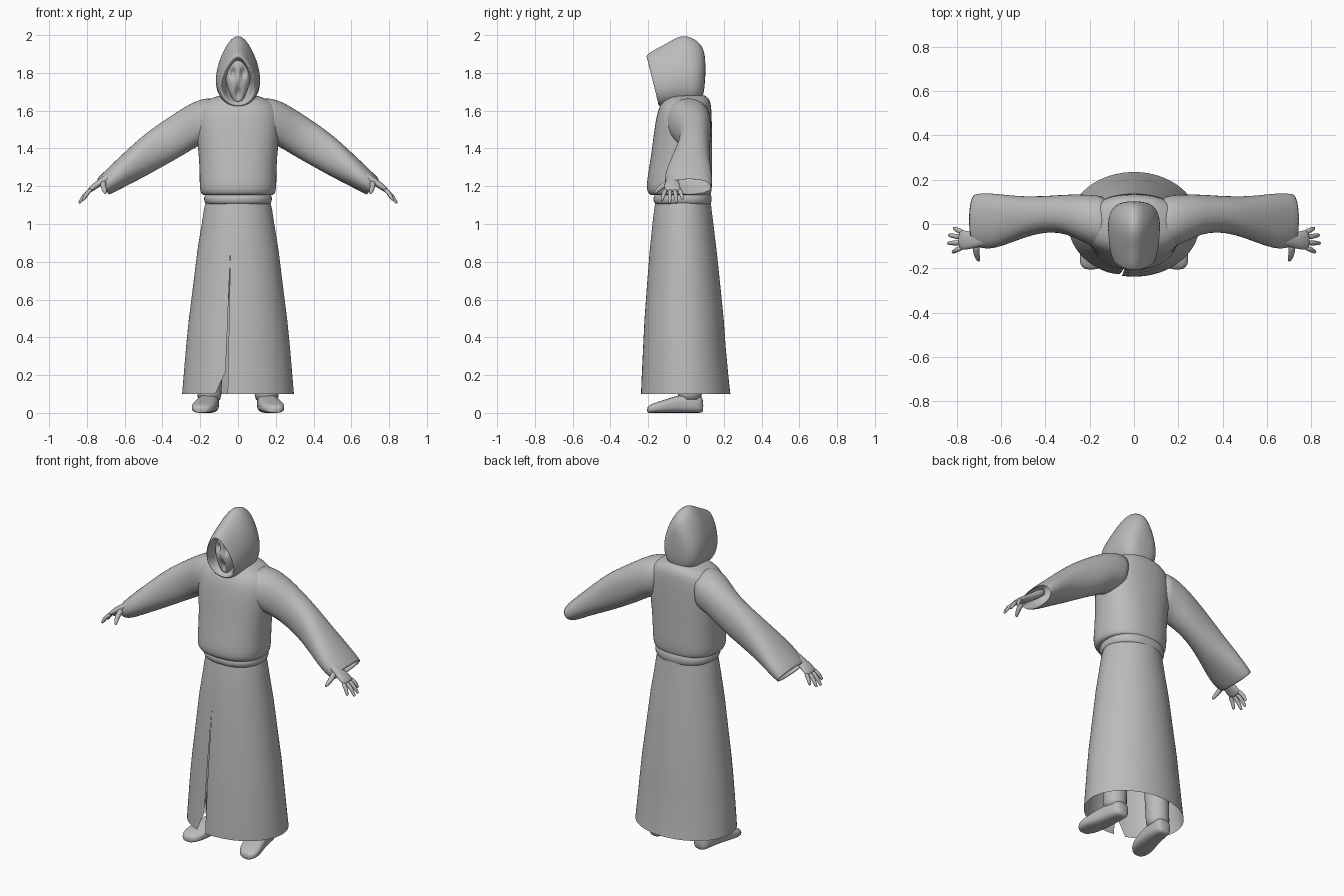
import bpy, bmesh, math
from mathutils import Vector

grey = bpy.data.materials.new("plain grey")
grey.diffuse_color = (0.5, 0.5, 0.5, 1)


def finish(name, bm, subdiv=0, mirror=False):
    bmesh.ops.recalc_face_normals(bm, faces=bm.faces)
    me = bpy.data.meshes.new(name)
    bm.to_mesh(me)
    bm.free()
    for p in me.polygons:
        p.use_smooth = True
    me.materials.append(grey)
    ob = bpy.data.objects.new(name, me)
    bpy.context.collection.objects.link(ob)
    if mirror:
        m = ob.modifiers.new("mirror", 'MIRROR')
        m.use_mirror_merge = False
    if subdiv:
        s = ob.modifiers.new("smooth", 'SUBSURF')
        s.levels = s.render_levels = subdiv
    return ob


def loft(name, rings, closed=True, cap0=False, cap1=False, **kw):
    bm = bmesh.new()
    vs = [[bm.verts.new(p) for p in r] for r in rings]
    n = len(vs[0])
    for a, b in zip(vs, vs[1:]):
        for i in range(n if closed else n - 1):
            j = (i + 1) % n
            bm.faces.new((a[i], a[j], b[j], b[i]))
    if cap0:
        bm.faces.new(vs[0])
    if cap1:
        bm.faces.new(vs[-1])
    return finish(name, bm, **kw)


def unit(i, n, e=2.0):
    """Point on a unit superellipse."""
    a = 2 * math.pi * i / n
    c, s = math.cos(a), math.sin(a)
    return (math.copysign(abs(c) ** (2 / e), c), math.copysign(abs(s) ** (2 / e), s))


def flat_ring(z, rx, y0, y1, e=2.3, n=40):
    return [(rx * u, (y0 + y1) / 2 + (y1 - y0) / 2 * v, z)
            for u, v in (unit(i, n, e) for i in range(n))]


def slant_ring(tx, tz, bx, bz, y0, y1, e=2.2, n=24):
    return [((tx + bx) / 2 + (tx - bx) / 2 * u, (y0 + y1) / 2 + (y1 - y0) / 2 * v,
             (tz + bz) / 2 + (tz - bz) / 2 * u)
            for u, v in (unit(i, n, e) for i in range(n))]


def tube(name, pts, radii, n=10, **kw):
    pts = [Vector(p) for p in pts]
    rings = []
    for k, p in enumerate(pts):
        d = (pts[min(k + 1, len(pts) - 1)] - pts[max(k - 1, 0)]).normalized()
        s = d.cross(Vector((0.3, 1, 0.2))).normalized()
        t = d.cross(s)
        rings.append([p + radii[k] * (u * s + v * t) for u, v in (unit(i, n) for i in range(n))])
    return loft(name, rings, cap0=True, cap1=True, **kw)


# skirt: open sheet with a slit left of the middle of the front
rings = []
for z, rx, y0, y1 in [(1.13, .168, -.16, .13), (1.08, .18, -.168, .135), (1.0, .192, -.178, .145),
                      (.86, .215, -.192, .162), (.67, .238, -.207, .182), (.49, .261, -.22, .2),
                      (.35, .275, -.227, .21), (.22, .286, -.233, .222), (.16, .291, -.236, .228),
                      (.1, .296, -.238, .235)]:
    t = max(0, (.86 - z) / .76)
    xr = -.04 - .015 * t
    xl = -.04 - .03 * t - .05 * max(0, (.22 - z) / .12)
    a0, a1 = -math.acos(xr / rx), 2 * math.pi - math.acos(xl / rx)
    rings.append([(rx * math.cos(a), (y0 + y1) / 2 + (y1 - y0) / 2 * math.sin(a), z)
                  for a in (a0 + (a1 - a0) * i / 72 for i in range(73))])
loft("skirt", rings, closed=False)

# waist belt
loft("belt", [flat_ring(z, .172 + d, -.165 - d, .132 + d * .5)
              for z, d in [(1.105, -.01), (1.108, .002), (1.13, .01), (1.152, .006), (1.165, -.01)]],
     subdiv=1)

# blousing upper robe
loft("torso", [flat_ring(*r) for r in [
    (1.155, .165, -.16, .12), (1.15, .188, -.188, .128), (1.17, .2, -.206, .135),
    (1.21, .204, -.21, .139), (1.3, .203, -.195, .138), (1.4, .212, -.18, .138),
    (1.5, .222, -.168, .138), (1.58, .225, -.155, .136), (1.63, .205, -.138, .133),
    (1.66, .16, -.115, .125), (1.68, .1, -.09, .105), (1.69, .05, -.05, .07)]],
    cap0=True, cap1=True, subdiv=1)

# flared sleeves, folded inward at the cuff
loft("sleeve", [slant_ring(*r) for r in [
    (.10, 1.668, .13, 1.44, -.10, .125), (.165, 1.668, .17, 1.425, -.11, .13),
    (.235, 1.65, .215, 1.412, -.085, .134), (.325, 1.593, .28, 1.37, -.045, .134),
    (.40, 1.543, .36, 1.325, -.035, .128), (.48, 1.488, .44, 1.28, -.05, .125),
    (.55, 1.427, .51, 1.242, -.075, .127), (.62, 1.362, .58, 1.207, -.102, .135),
    (.69, 1.295, .64, 1.175, -.118, .141), (.75, 1.237, .685, 1.153, -.1, .137),
    (.746, 1.234, .685, 1.157, -.096, .133), (.68, 1.285, .63, 1.19, -.1, .12),
    (.58, 1.37, .55, 1.25, -.07, .1)]],
    cap0=True, cap1=True, subdiv=1, mirror=True)

# hands
loft("palm", [slant_ring(*r, n=14) for r in [
    (.60, 1.34, .57, 1.30, -.085, -.03), (.70, 1.262, .675, 1.228, -.1, -.045),
    (.755, 1.226, .735, 1.195, -.116, -.032), (.785, 1.198, .768, 1.173, -.118, -.026),
    (.797, 1.184, .783, 1.165, -.112, -.032)]], cap0=True, cap1=True, subdiv=1, mirror=True)
for nm, y, tip in [("little_finger", -.036, (.815, -.018, 1.13)), ("ring_finger", -.06, (.838, -.05, 1.114)),
                   ("middle_finger", -.084, (.842, -.087, 1.11)), ("index_finger", -.106, (.82, -.128, 1.125))]:
    a, b = Vector((.772, y, 1.185)), Vector(tip)
    m = a.lerp(b, .5) + Vector((.007, 0, .007))
    tube(nm, [a, m, a.lerp(b, .92), b], [.013, .012, .009, .005], subdiv=1, mirror=True)
tube("thumb", [(.71, -.09, 1.225), (.715, -.125, 1.2), (.705, -.155, 1.175), (.70, -.168, 1.16)],
     [.018, .016, .012, .006], subdiv=1, mirror=True)

# hood: upright egg sections from the inner lining over the rim to the back
rings = []
for ty, tz, by, bz, hw in [(-.06, 1.86, -.06, 1.68, .055), (-.15, 1.865, -.115, 1.655, .07),
                           (-.205, 1.878, -.14, 1.64, .077), (-.216, 1.893, -.149, 1.628, .088),
                           (-.165, 1.925, -.135, 1.62, .098), (-.11, 1.952, -.11, 1.618, .107),
                           (-.025, 2.006, -.02, 1.62, .115), (.04, 1.985, .04, 1.62, .112),
                           (.085, 1.95, .075, 1.64, .09), (.106, 1.88, .1, 1.70, .05)]:
    ring = []
    for i in range(28):
        c, s = unit(i, 28)
        k = (1 + c) / 2
        ring.append((hw * s * (1 - .3 * c), by + (ty - by) * k, bz + (tz - bz) * k))
    rings.append(ring)
loft("hood", rings, cap0=True, cap1=True, subdiv=2)

# long mask with hollow eyes and drooping open mouth
bm = bmesh.new()
bmesh.ops.create_uvsphere(bm, u_segments=48, v_segments=36, radius=1)
for v in bm.verts:
    x, y, z = v.co
    taper = 1 - .3 * max(0, -z)
    px, py, pz = .064 * x * taper, -.11 + .05 * y - .012 * max(0, z), 1.762 + .125 * z
    if y < 0:
        for ex, ez, sx, sz, d in [(.027, 1.8, .013, .024, .03), (-.027, 1.8, .013, .024, .03),
                                  (0, 1.695, .014, .032, .03), (0, 1.765, .009, .022, -.01)]:
            py += d * math.exp(-((px - ex) / sx) ** 2 - ((pz - ez) / sz) ** 2)
    v.co = (px, py, pz)
finish("mask", bm)

# shoes and legs
rings = []
for y, xc, hw, h in [(.092, .148, .03, .075), (.075, .15, .05, .098), (0, .155, .056, .1),
                     (-.06, .165, .06, .088), (-.12, .178, .066, .068), (-.17, .188, .06, .052),
                     (-.197, .193, .042, .04), (-.206, .194, .02, .028)]:
    rings.append([(xc + hw * u, y, h / 2 + h / 2 * v)
                  for u, v in (unit(i, 24, 2.8) for i in range(24))])
loft("shoe", rings, cap0=True, cap1=True, subdiv=1, mirror=True)
tube("leg", [(.153, .02, .07), (.152, .02, .1), (.145, .015, .35), (.125, .0, .6), (.1, -.01, .9)],
     [.058, .064, .068, .075, .085], n=20, mirror=True)
